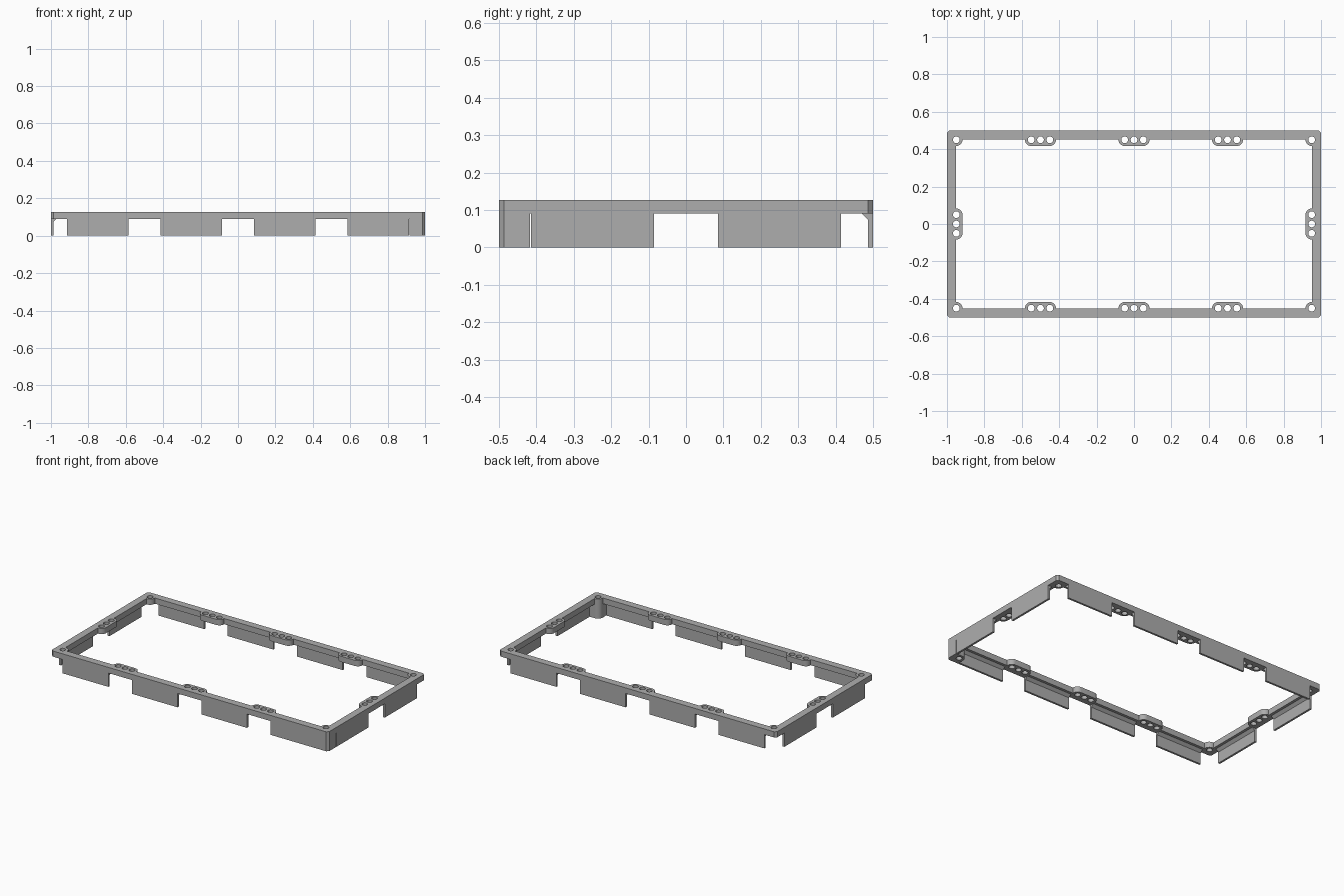
import bpy
import bmesh
from math import cos, sin, pi
from mathutils import Matrix

if "Cube" in bpy.data.objects:
    bpy.data.objects.remove(bpy.data.objects["Cube"], do_unlink=True)

HALF_X, HALF_Y = 1.0, 0.5
TOP, SHELF = 0.127, 0.09       # rim top and rim underside
WALL, RIM = 0.013, 0.047       # skirt thickness and rim width
HOLE_X, HOLE_Y = 0.95, 0.45    # hole lines
HOLE_R, BOSS_R, PITCH = 0.018, 0.033, 0.05
BAY, GAP = 0.5, 0.085          # boss spacing and half width of a notch

grey = bpy.data.materials.new("grey plastic")
grey.use_nodes = True
grey.diffuse_color = (0.42, 0.42, 0.42, 1)
grey.node_tree.nodes["Principled BSDF"].inputs["Base Color"].default_value = grey.diffuse_color


def add_object(name, mesh):
    obj = bpy.data.objects.new(name, mesh)
    mesh.materials.clear()
    mesh.materials.append(grey)
    bpy.context.collection.objects.link(obj)
    return obj


def arc(cx, cy, r, start, end, steps):
    angles = [start + (end - start) * i / steps for i in range(steps + 1)]
    return [(cx + r * cos(a), cy + r * sin(a)) for a in angles]


def hole(x, y):
    return arc(x, y, HOLE_R, 0, 2 * pi, 32)[:-1]


def plate(name, loops, low, high):
    """Flat plate from an outline and its openings, filled and extruded."""
    curve = bpy.data.curves.new(name, "CURVE")
    curve.dimensions = "2D"
    curve.fill_mode = "BOTH"
    curve.extrude = (high - low) / 2
    for loop in loops:
        spline = curve.splines.new("POLY")
        spline.points.add(len(loop) - 1)
        for point, (x, y) in zip(spline.points, loop):
            point.co = (x, y, 0, 1)
        spline.use_cyclic_u = True
    helper = bpy.data.objects.new(name + " outline", curve)
    mesh = bpy.data.meshes.new_from_object(helper)
    bpy.data.objects.remove(helper)
    bpy.data.curves.remove(curve)
    mesh.transform(Matrix.Translation((0, 0, (low + high) / 2)))
    bm = bmesh.new()
    bm.from_mesh(mesh)
    bmesh.ops.remove_doubles(bm, verts=bm.verts, dist=1e-5)
    bmesh.ops.recalc_face_normals(bm, faces=bm.faces)
    bm.to_mesh(mesh)
    bm.free()
    obj = add_object(name, mesh)
    bpy.context.view_layer.objects.active = obj
    obj.select_set(True)
    bpy.ops.object.shade_smooth_by_angle()
    obj.select_set(False)
    return obj


def mirror_loop(quarter):
    """Whole loop from the points of one quarter."""
    flip_y = [(x, -y) for x, y in reversed(quarter)]
    back = [(-x, -y) for x, y in quarter]
    flip_x = [(-x, y) for x, y in reversed(quarter)]
    return quarter + flip_y + back + flip_x


# Rim: chamfered outside, bosses rounded around the end holes inside
edge_x, edge_y = HALF_X - RIM, HALF_Y - RIM
outer = mirror_loop([(HALF_X - WALL, HALF_Y), (HALF_X, HALF_Y - WALL)])
inner = arc(PITCH, HOLE_Y, BOSS_R, -pi / 2, 0, 8)
inner += [(PITCH + BOSS_R, edge_y), (BAY - PITCH - BOSS_R, edge_y)]
inner += arc(BAY - PITCH, HOLE_Y, BOSS_R, -pi, -pi / 2, 8)
inner += arc(BAY + PITCH, HOLE_Y, BOSS_R, -pi / 2, 0, 8)
inner += [(BAY + PITCH + BOSS_R, edge_y), (HOLE_X - BOSS_R, edge_y)]
inner += arc(HOLE_X, HOLE_Y, BOSS_R, -pi, -pi / 2, 8)
inner += [(edge_x, HOLE_Y - BOSS_R), (edge_x, PITCH + BOSS_R)]
inner += arc(HOLE_X, PITCH, BOSS_R, pi / 2, pi, 8)

holes = []
for side in (-1, 1):
    for offset in (-PITCH, 0, PITCH):
        holes += [hole(bay + offset, side * HOLE_Y) for bay in (-BAY, 0, BAY)]
        holes.append(hole(side * HOLE_X, offset))
    holes += [hole(x, side * HOLE_Y) for x in (-HOLE_X, HOLE_X)]
plate("rim", [outer, mirror_loop(inner)] + holes, SHELF, TOP)

# Solid corner post at the front
post = [(HALF_X, HOLE_Y - BOSS_R), (HALF_X, HALF_Y - WALL), (HALF_X - WALL, HALF_Y),
        (HOLE_X - BOSS_R, HALF_Y)]
post += arc(HOLE_X, HOLE_Y, BOSS_R, pi, 3 * pi / 2, 8)
post = [(x, -y) for x, y in post]
plate("corner_post", [post, hole(HOLE_X, -HOLE_Y)], 0, SHELF)


# Skirt panels: thin wall with a sloped rib under the rim
def panel(name, middle, distance, turn):
    section = [(0, 0), (0, SHELF), (0.03, SHELF), (WALL, SHELF - 0.017), (WALL, 0)]
    half = BAY / 2 - GAP
    bm = bmesh.new()
    face = bm.faces.new([bm.verts.new((middle - half, depth - distance, z)) for depth, z in section])
    grown = bmesh.ops.extrude_face_region(bm, geom=[face])["geom"]
    bmesh.ops.translate(bm, vec=(2 * half, 0, 0),
                        verts=[v for v in grown if isinstance(v, bmesh.types.BMVert)])
    bmesh.ops.recalc_face_normals(bm, faces=bm.faces)
    mesh = bpy.data.meshes.new(name)
    bm.to_mesh(mesh)
    bm.free()
    mesh.transform(Matrix.Rotation(turn, 4, "Z"))
    add_object(name, mesh)


sides = [("front", 4, HALF_Y, 0), ("left", 2, HALF_X, pi / 2),
         ("back", 4, HALF_Y, pi), ("right", 2, HALF_X, -pi / 2)]
for side, count, distance, turn in sides:
    for i in range(count):
        panel(f"{side}_skirt_{i + 1}", (i - (count - 1) / 2) * BAY, distance, turn)
